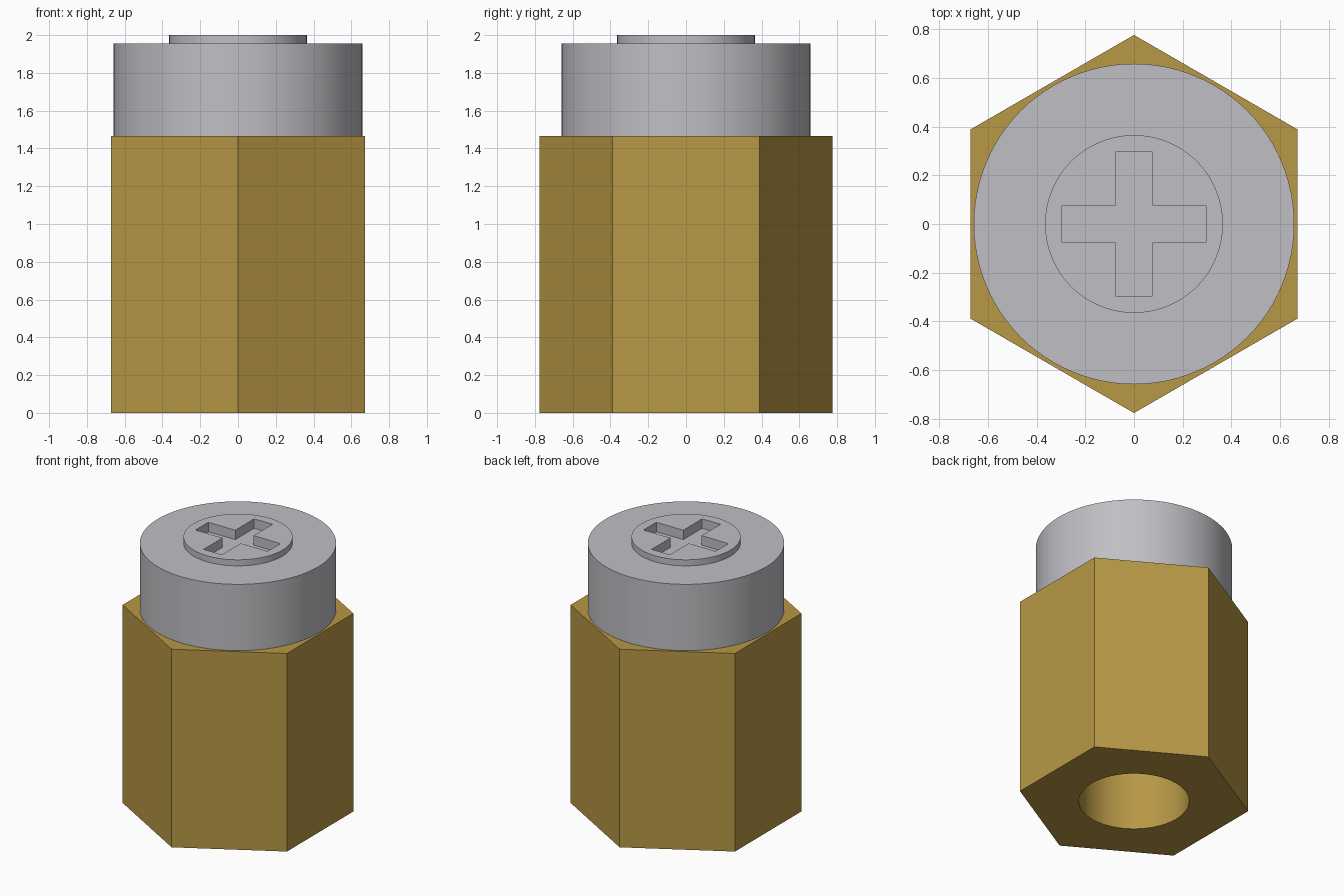
import bpy
import bmesh
import math

if "Cube" in bpy.data.objects:
    bpy.data.objects.remove(bpy.data.objects["Cube"], do_unlink=True)

HEX_TOP = 1.465    # top of the brass body
HEAD_TOP = 1.955   # shoulder of the screw head
TOP = 2.0          # top of the raised disc
BORE_R = 0.37
SEGMENTS = 96


def make_material(name, color):
    mat = bpy.data.materials.new(name)
    mat.use_nodes = True
    mat.diffuse_color = (*color, 1)
    mat.node_tree.nodes["Principled BSDF"].inputs["Base Color"].default_value = (*color, 1)
    return mat


def circle(radius, sides, start=0.0):
    return [(radius * math.cos(start + math.tau * i / sides),
             radius * math.sin(start + math.tau * i / sides)) for i in range(sides)]


def stack(name, sections, mat):
    """Closed solid through outlines given as (points, z), from the bottom up."""
    bm = bmesh.new()
    rings = [[bm.verts.new((x, y, z)) for x, y in pts] for pts, z in sections]
    n = len(rings[0])
    bm.faces.new(rings[0][::-1])
    for a, b in zip(rings, rings[1:]):
        for i in range(n):
            j = (i + 1) % n
            bm.faces.new((a[i], a[j], b[j], b[i]))
    bm.faces.new(rings[-1])
    mesh = bpy.data.meshes.new(name)
    bm.to_mesh(mesh)
    bm.free()
    mesh.materials.append(mat)
    obj = bpy.data.objects.new(name, mesh)
    bpy.context.collection.objects.link(obj)
    return obj


def activate(obj):
    bpy.ops.object.select_all(action='DESELECT')
    obj.select_set(True)
    bpy.context.view_layer.objects.active = obj


def cut(obj, cutter):
    mod = obj.modifiers.new("Cut", 'BOOLEAN')
    mod.operation = 'DIFFERENCE'
    mod.solver = 'EXACT'
    mod.object = cutter
    activate(obj)
    bpy.ops.object.modifier_apply(modifier=mod.name)
    bpy.data.objects.remove(cutter, do_unlink=True)


brass = make_material("Brass", (0.479, 0.314, 0.061))
steel = make_material("Steel Grey", (0.527, 0.521, 0.552))

# Hexagonal body with a round bore through it
hexagon = circle(0.776, 6, math.pi / 2)
body = stack("hex_body", [(hexagon, 0), (hexagon, HEX_TOP)], brass)
bore = circle(BORE_R, SEGMENTS)
cut(body, stack("bore_cutter", [(bore, -0.2), (bore, HEX_TOP + 0.2)], brass))

# Screw: shank in the bore, wide head and raised disc
profile = [(0.367, 0.73), (0.367, HEX_TOP), (0.658, HEX_TOP),
           (0.658, HEAD_TOP), (0.365, HEAD_TOP), (0.365, TOP)]
screw = stack("screw", [(circle(r, SEGMENTS), z) for r, z in profile], steel)

# Cross-shaped drive recess
L, W = 0.295, 0.075
quarter = [(L, -W), (L, W), (W, W)]
cross = []
for _ in range(4):
    cross += quarter
    quarter = [(-y, x) for x, y in quarter]
cut(screw, stack("cross_cutter", [(cross, TOP - 0.07), (cross, TOP + 0.1)], steel))

# Smooth round walls, crisp edges
for obj in (body, screw):
    activate(obj)
    bpy.ops.object.shade_smooth_by_angle(angle=math.radians(30))
